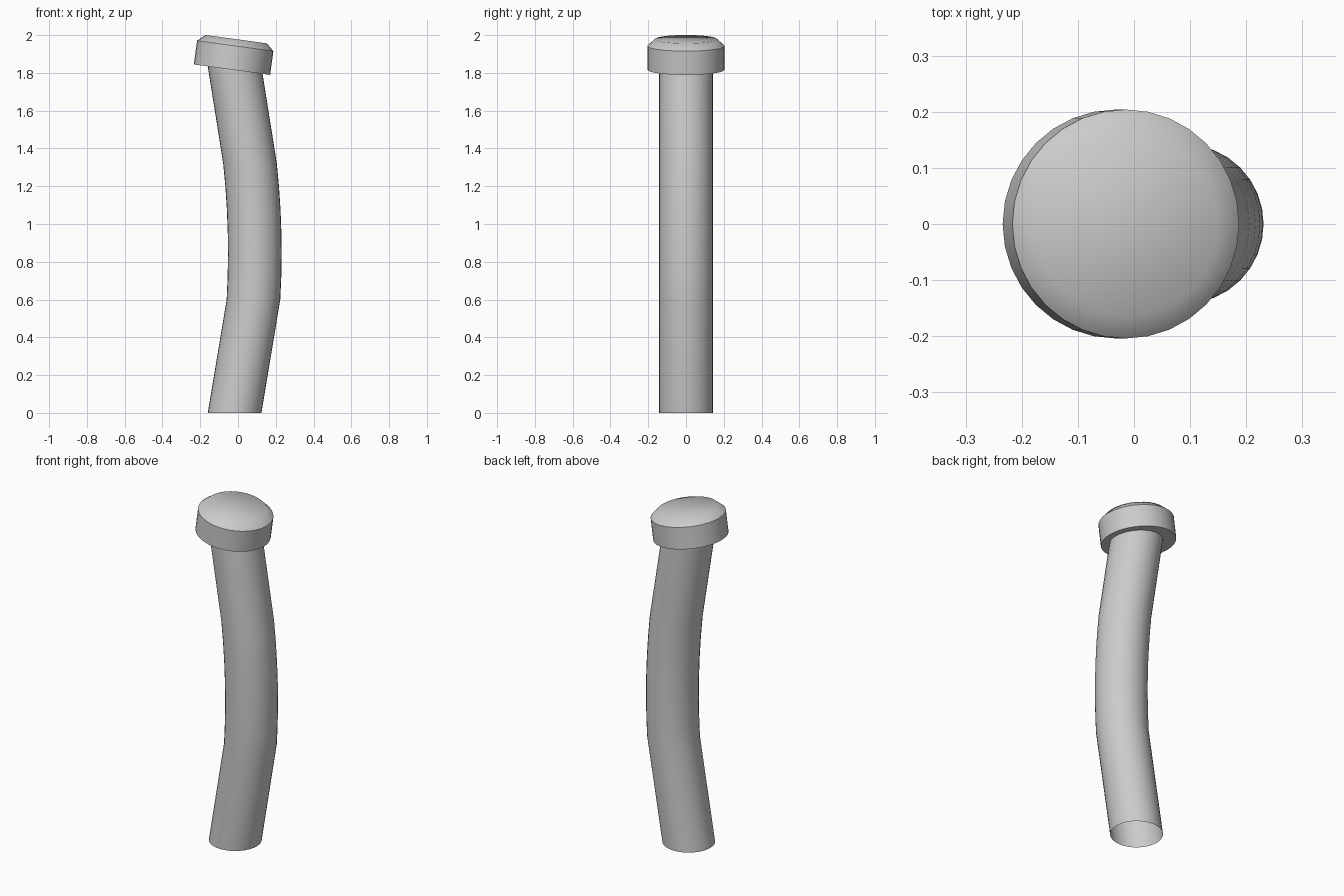
import bpy, bmesh, math
from mathutils import Matrix, Vector

cube = bpy.data.objects.get("Cube")
if cube:
    bpy.data.objects.remove(cube, do_unlink=True)

SIDES = 32
GREY = (0.6, 0.6, 0.6, 1)

grey = bpy.data.materials.new("plain_grey")
grey.use_nodes = True
grey.diffuse_color = GREY
grey.node_tree.nodes["Principled BSDF"].inputs["Base Color"].default_value = GREY


def tube(name, rings, matrix=Matrix(), cap_start=False, cap_end=False):
    """Skin round horizontal rings given as (centre x, z, radius)."""
    bm = bmesh.new()
    loops = []
    for cx, z, r in rings:
        angles = [2 * math.pi * i / SIDES for i in range(SIDES)]
        loops.append([bm.verts.new((cx + r * math.cos(a), r * math.sin(a), z)) for a in angles])
    for low, high in zip(loops, loops[1:]):
        for i in range(SIDES):
            j = (i + 1) % SIDES
            bm.faces.new((low[i], low[j], high[j], high[i]))
    if cap_start:
        bm.faces.new(loops[0][::-1])
    if cap_end:
        bm.faces.new(loops[-1])
    bm.transform(matrix)
    mesh = bpy.data.meshes.new(name)
    bm.to_mesh(mesh)
    bm.free()
    mesh.materials.append(grey)
    obj = bpy.data.objects.new(name, mesh)
    bpy.context.collection.objects.link(obj)
    bpy.ops.object.select_all(action="DESELECT")
    obj.select_set(True)
    bpy.context.view_layer.objects.active = obj
    bpy.ops.object.shade_smooth_by_angle(angle=math.radians(45))
    return obj


# Bent pipe: straight foot, gently bowed middle, straight neck, open at the foot
R = 0.142
bow = [0.6 + 0.72 * i / 6 for i in range(7)]
path = [(-0.018, 0)]
path += [(0.089 - 0.115 * (z - 0.85) ** 2, z) for z in bow]
path += [(-0.019, 1.84)]
tube("bent_pipe", [(x, z, R) for x, z in path])

# Tilted cap with a chamfered top
tilt = Matrix.Translation(Vector((-0.032, 0, 1.817))) @ Matrix.Rotation(math.radians(7.8), 4, "Y")
cap_profile = [(0, 0, 0.204), (0, 0.127, 0.204), (0, 0.163, 0.164)]
# The cap leans the same way as the neck
tilt_cap = tube("cap", cap_profile, tilt, cap_start=True, cap_end=True)
